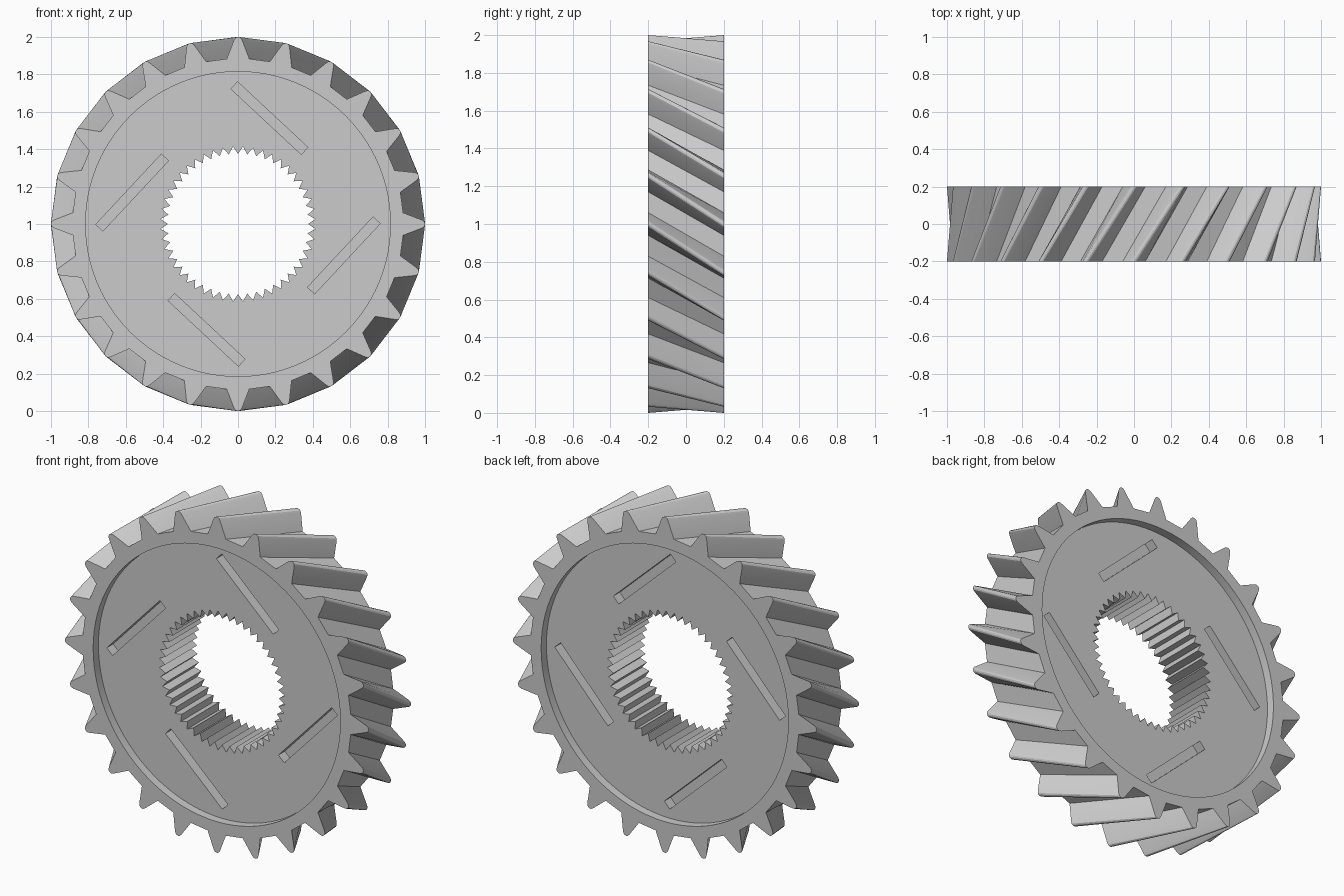
import bpy, bmesh
from math import cos, sin, radians, pi

if "Cube" in bpy.data.objects:
    bpy.data.objects.remove(bpy.data.objects["Cube"])

TEETH, SPLINES, HALF = 24, 48, 0.2
RIM_R, RECESS, SLOT_DEPTH = 0.815, 0.05, 0.06
TWIST = radians(15)          # teeth lean by one full pitch, front to back

bm = bmesh.new()


def ring(points, y):
    """Closed loop of vertices from (radius, angle) points."""
    vs = [bm.verts.new((r * cos(a), y, 1 + r * sin(a))) for r, a in points]
    for i, v in enumerate(vs):
        bm.edges.new((v, vs[(i + 1) % len(vs)]))
    return vs


def bridge(a, b):
    n = len(a)
    for i in range(n):
        j = (i + 1) % n
        bm.faces.new((a[i], a[j], b[j], b[i]))


def fill(*loops):
    """Flat face bounded by the first loop with the others as holes."""
    edges = [bm.edges.get((l[i - 1], l[i])) for l in loops for i in range(len(l))]
    bmesh.ops.triangle_fill(bm, edges=edges, use_beauty=True)


# One outer tooth: rounded tip, straight flanks, flat root
tooth = [(0.885, -3.9), (0.984, -1.25), (0.996, -0.8), (1.0, -0.3),
         (1.0, 0.3), (0.996, 0.8), (0.984, 1.25), (0.885, 3.9)]


def tooth_profile(turn):
    return [(r, radians(t * 360 / TEETH + a) + turn)
            for t in range(TEETH) for r, a in tooth]


# Straight inner spline: sharp zigzag
spline = [(0.375 if i % 2 == 0 else 0.415, i * pi / SPLINES)
          for i in range(2 * SPLINES)]
circle = [(RIM_R, i * 2 * pi / 96) for i in range(96)]


def slot(quarter, y):
    """Oblique rectangular slot outline, repeated every quarter turn."""
    c, s = cos(quarter * pi / 2), sin(quarter * pi / 2)
    d, w, h = radians(-43), 0.257, 0.026
    vs = []
    for u, v in ((-w, -h), (w, -h), (w, h), (-w, h)):
        x = 0.168 + u * cos(d) - v * sin(d)
        z = 0.566 + u * sin(d) + v * cos(d)
        vs.append(bm.verts.new((x * c - z * s, y, 1 + x * s + z * c)))
    for i in range(4):
        bm.edges.new((vs[i - 1], vs[i]))
    return vs


outer, bore = [], []
for side in (-1, 1):
    y = side * HALF
    y_floor = y - side * RECESS
    # Rim face
    teeth = ring(tooth_profile(0 if side < 0 else -TWIST), y)
    lip = ring(circle, y)
    fill(teeth, lip)
    # Recess wall, floor and slots
    floor = ring(circle, y_floor)
    bridge(lip, floor)
    hole = ring(spline, y_floor)
    slots = [slot(q, y_floor) for q in range(4)]
    fill(floor, hole, *slots)
    for q, top in enumerate(slots):
        bottom = slot(q, y_floor - side * SLOT_DEPTH)
        bridge(top, bottom)
        bm.faces.new(bottom)
    outer.append(teeth)
    bore.append(hole)

# Helical teeth and splined bore
bridge(*outer)
bridge(*bore)
bmesh.ops.recalc_face_normals(bm, faces=bm.faces[:])

mesh = bpy.data.meshes.new("helical_gear")
bm.to_mesh(mesh)
bm.free()
gear = bpy.data.objects.new("helical_gear", mesh)
bpy.context.collection.objects.link(gear)
bpy.context.view_layer.objects.active = gear
gear.select_set(True)
bpy.ops.object.shade_smooth_by_angle(angle=radians(20))
